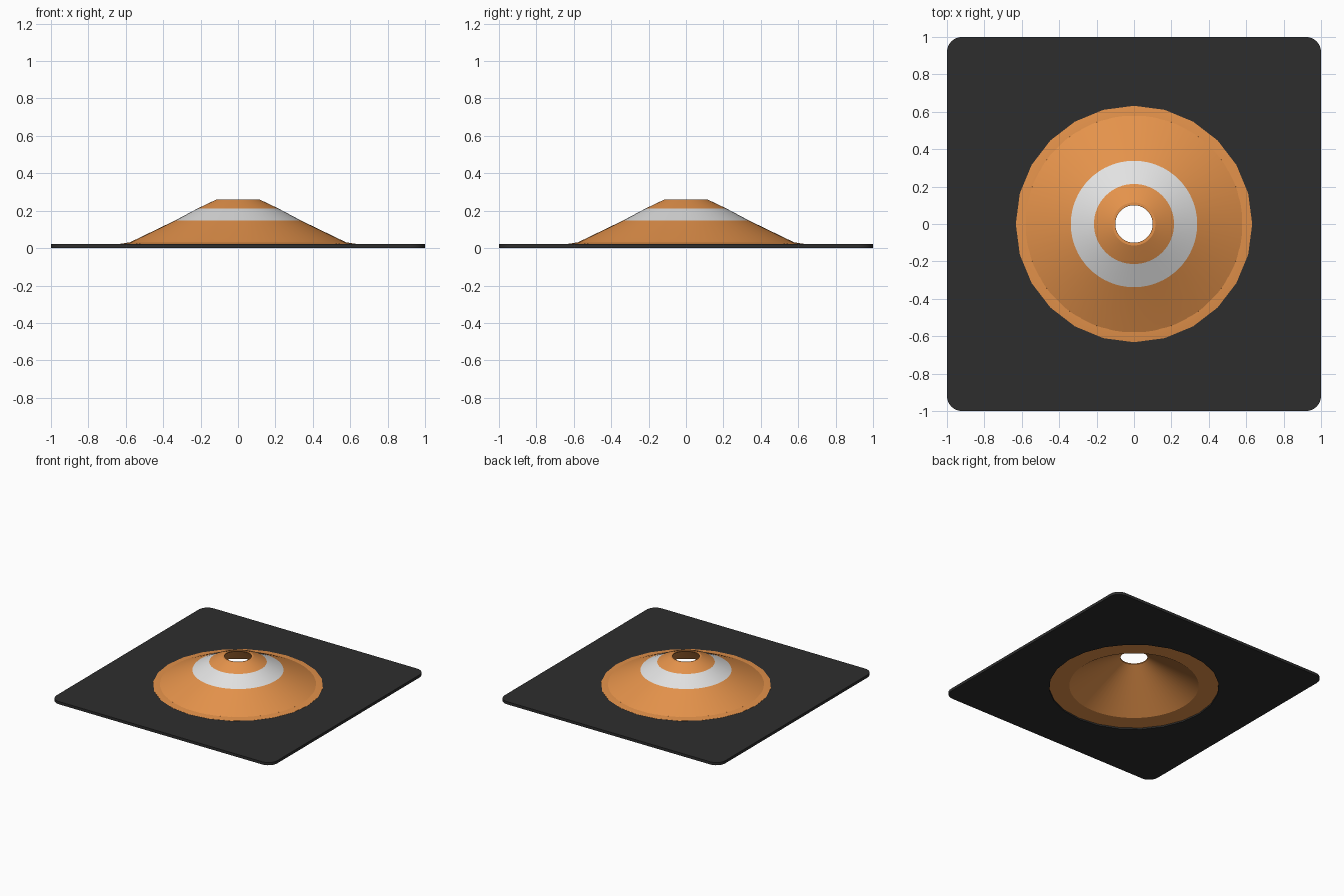
import bpy, bmesh, math

if "Cube" in bpy.data.objects:
    bpy.data.objects.remove(bpy.data.objects["Cube"])

def material(name, rgb):
    m = bpy.data.materials.new(name)
    m.diffuse_color = (*rgb, 1)
    m.use_nodes = True
    m.node_tree.nodes["Principled BSDF"].inputs["Base Color"].default_value = m.diffuse_color
    return m

ORANGE = material("orange", (0.78, 0.29, 0.07))
WHITE = material("white", (0.76, 0.76, 0.76))
BLACK = material("black rubber", (0.027, 0.027, 0.027))

def finish(name, bm, mats, smooth=True):
    bmesh.ops.recalc_face_normals(bm, faces=bm.faces)
    me = bpy.data.meshes.new(name)
    bm.to_mesh(me)
    bm.free()
    for m in mats:
        me.materials.append(m)
    ob = bpy.data.objects.new(name, me)
    bpy.context.collection.objects.link(ob)
    if smooth:
        bpy.context.view_layer.objects.active = ob
        ob.select_set(True)
        bpy.ops.object.shade_smooth_by_angle(angle=math.radians(25))
        ob.select_set(False)
    return ob

def lathe(name, profile, sides, mats, rule=None):
    """Spin a closed (radius, height) profile around z."""
    bm = bmesh.new()
    rings = [[bm.verts.new((r * math.cos(2 * math.pi * i / sides),
                            r * math.sin(2 * math.pi * i / sides), z))
              for i in range(sides)] for r, z in profile]
    n = len(rings)
    for k in range(n):
        a, b = rings[k], rings[(k + 1) % n]
        for i in range(sides):
            j = (i + 1) % sides
            f = bm.faces.new((a[i], a[j], b[j], b[i]))
            if rule:
                f.material_index = rule(k)
    return finish(name, bm, mats)

# Square rubber base with rounded corners and a 24-sided opening
S, C, T, HOLE = 1.0, 0.08, 0.022, 0.63
outer = []
for q in range(4):
    cx = (S - C) * (1 if q in (0, 3) else -1)
    cy = (S - C) * (1 if q in (0, 1) else -1)
    for i in range(7):
        a = math.pi / 2 * (q + i / 6)
        outer.append((cx + C * math.cos(a), cy + C * math.sin(a)))
inner = [(HOLE * math.cos(math.pi * i / 12), HOLE * math.sin(math.pi * i / 12))
         for i in range(24)]
bm = bmesh.new()
edges = []
for loop in (outer, inner):
    vs = [bm.verts.new((x, y, 0)) for x, y in loop]
    edges += [bm.edges.new((vs[i], vs[(i + 1) % len(vs)])) for i in range(len(vs))]
bmesh.ops.triangle_fill(bm, edges=edges, use_beauty=True)
for f in list(bm.faces):                       # keep the opening clear
    if f.calc_center_median().length < HOLE * 0.95:
        bm.faces.remove(f)
ext = bmesh.ops.extrude_face_region(bm, geom=bm.faces[:])
bmesh.ops.translate(bm, vec=(0, 0, T),
                    verts=[v for v in ext["geom"] if isinstance(v, bmesh.types.BMVert)])
finish("base_plate", bm, [BLACK])

# Low flange where the cone meets the base
lathe("cone_flange", [(0.632, 0.012), (0.632, 0.023), (0.57, 0.032), (0.485, 0.032),
                      (0.485, 0.012)], 24, [ORANGE])

# Hollow cone body; the third band up is the reflective stripe
lathe("cone_body", [(0.48, 0.012), (0.59, 0.012), (0.58, 0.03), (0.338, 0.147),
                    (0.214, 0.213), (0.115, 0.26), (0.1, 0.26), (0.1, 0.252)],
      64, [ORANGE, WHITE], lambda k: 1 if k == 3 else 0)
